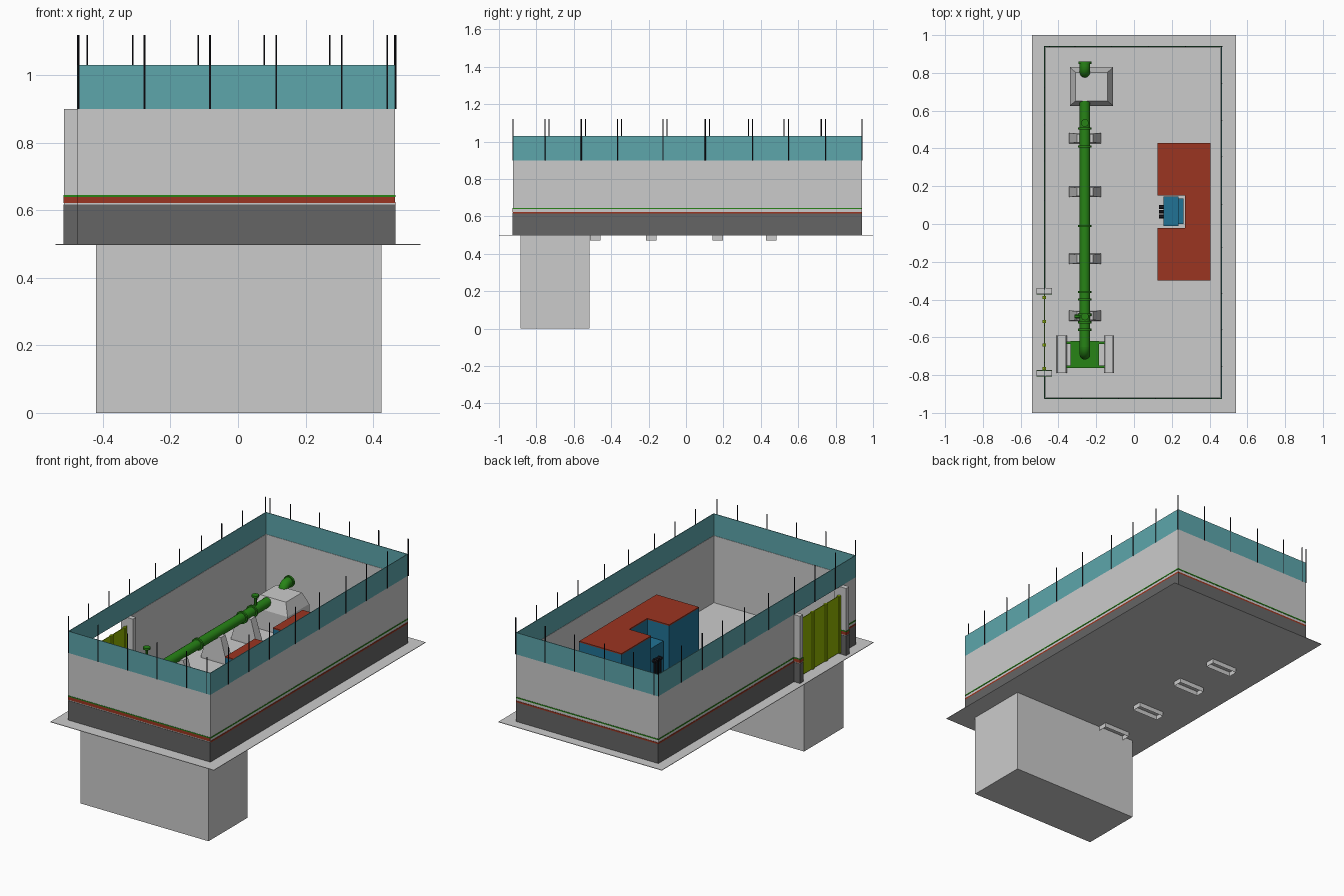
import bpy, bmesh, math
from mathutils import Vector

cube = bpy.data.objects.get("Cube")
if cube:
    bpy.data.objects.remove(cube, do_unlink=True)


def material(name, r, g, b):
    m = bpy.data.materials.new(name)
    m.use_nodes = True
    m.diffuse_color = (r, g, b, 1)
    m.node_tree.nodes["Principled BSDF"].inputs["Base Color"].default_value = (r, g, b, 1)
    return m


GREY = material("light grey", 0.6, 0.6, 0.6)
DARK = material("dark grey", 0.13, 0.13, 0.13)
RED = material("brick red", 0.33, 0.035, 0.015)
GREEN = material("pipe green", 0.02, 0.23, 0.008)
TEAL = material("teal glass", 0.11, 0.38, 0.41)
BLACK = material("black", 0.01, 0.01, 0.015)
BLUE = material("blue", 0.015, 0.17, 0.3)
OLIVE = material("yellow green", 0.28, 0.45, 0.0)


def finish(name, bm, mat, smooth=False):
    bmesh.ops.recalc_face_normals(bm, faces=bm.faces[:])
    me = bpy.data.meshes.new(name)
    bm.to_mesh(me)
    bm.free()
    me.materials.append(mat)
    ob = bpy.data.objects.new(name, me)
    bpy.context.collection.objects.link(ob)
    if smooth:
        bpy.ops.object.select_all(action="DESELECT")
        ob.select_set(True)
        bpy.context.view_layer.objects.active = ob
        bpy.ops.object.shade_smooth_by_angle()
    return ob


def box(name, mat, x, y, z, top=(1, 1), open_bottom=False):
    """Box from (low, high) ranges; top scales the upper face in x and y."""
    bm = bmesh.new()
    bmesh.ops.create_cube(bm, size=1)
    for v in bm.verts:
        sx, sy = top if v.co.z > 0 else (1, 1)
        v.co = (sum(x) / 2 + v.co.x * sx * (x[1] - x[0]),
                sum(y) / 2 + v.co.y * sy * (y[1] - y[0]),
                z[0] if v.co.z < 0 else z[1])
    if open_bottom:
        low = [f for f in bm.faces if all(v.co.z < z[0] + 1e-4 for v in f.verts)]
        bmesh.ops.delete(bm, geom=low, context="FACES_ONLY")
    return finish(name, bm, mat)


def rod(name, mat, a, b, radius, sides=24):
    a, b = Vector(a), Vector(b)
    bm = bmesh.new()
    bmesh.ops.create_cone(bm, cap_ends=True, segments=sides, radius1=radius,
                          radius2=radius, depth=(b - a).length)
    turn = (b - a).to_track_quat("Z", "Y")
    for v in bm.verts:
        v.co = turn @ v.co + (a + b) / 2
    return finish(name, bm, mat, sides > 8)


def elbow(name, mat, centre, start, bend, radius):
    """Quarter-turn pipe in the yz plane, angles from start to start + 90 degrees."""
    bm = bmesh.new()
    rings = []
    for i in range(9):
        a = math.radians(start + 90 * i / 8)
        out = Vector((0, math.cos(a), math.sin(a)))
        ring = []
        for k in range(24):
            t = math.tau * k / 24
            p = Vector(centre) + out * (bend + radius * math.cos(t))
            ring.append(bm.verts.new(p + Vector((radius * math.sin(t), 0, 0))))
        rings.append(ring)
    for r, s in zip(rings, rings[1:]):
        for k in range(24):
            n = (k + 1) % 24
            bm.faces.new((r[k], r[n], s[n], s[k]))
    bm.faces.new(rings[0])
    bm.faces.new(rings[-1])
    return finish(name, bm, mat, True)


# Ground slab and the pit block below it
box("ground_slab", GREY, (-0.54, 0.54), (-1, 1), (0.497, 0.5))
box("pit_block", GREY, (-0.42, 0.425), (-0.885, -0.515), (0, 0.497))

# Perimeter walls with painted outer bands
X0, X1, Y0, Y1 = -0.475, 0.465, -0.925, 0.94
T, P = 0.006, 0.002
BANDS = [(DARK, 0.5, 0.615), (RED, 0.615, 0.624), (GREEN, 0.639, 0.646)]
FRONT_BANDS = [(DARK, 0.5, 0.617), (RED, 0.622, 0.64), (GREEN, 0.64, 0.646)]


def wall(name, x, y, nx, ny, bands=BANDS):
    box(name, GREY, x, y, (0.5, 0.9))
    for i, (mat, lo, hi) in enumerate(bands):
        px = x if not nx else ((x[1], x[1] + P) if nx > 0 else (x[0] - P, x[0]))
        py = y if not ny else ((y[1], y[1] + P) if ny > 0 else (y[0] - P, y[0]))
        box(f"{name}_band_{i}", mat, px, py, (lo, hi))


wall("front_wall", (X0, X1), (Y0, Y0 + T), 0, -1, FRONT_BANDS)
wall("back_wall", (X0, X1), (Y1 - T, Y1), 0, 1)
wall("left_wall", (X1 - T, X1), (Y0, Y1), 1, 0)
wall("right_wall_long", (X0, X0 + T), (-0.34, Y1), -1, 0)
wall("right_wall_short", (X0, X0 + T), (Y0, -0.805), -1, 0)

# Glass screens above the walls
GZ = (0.9, 1.03)
for y in (Y0, Y1 - 0.004):
    box("glass_screen", TEAL, (X0, X1), (y, y + 0.004), GZ)
for x in (X0, X1 - 0.004):
    box("glass_screen", TEAL, (x, x + 0.004), (Y0, Y1), GZ)


# Screen posts
def post(x, y):
    rod("screen_post", BLACK, (x, y, 0.9), (x, y, 1.12), 0.0028, 6)


for x in (-0.472, -0.277, -0.083, 0.113, 0.307, 0.442):
    post(x, Y0)
    post(-x - 0.005, Y1)
for y in (-0.755, -0.56, -0.367, -0.123, 0.103, 0.355, 0.547, 0.745):
    post(X1, y)
    post(X0, y + (0.022 if y < 0.2 else -0.022))
post(X1, Y1)
post(X0, Y1)

# Gate and its pillars
for y in (-0.355, -0.79):
    ys = (y - 0.015, y + 0.015)
    box("gate_pillar", GREY, (-0.515, -0.435), ys, (0.5, 0.9))
    for mat, lo, hi in FRONT_BANDS:
        box("gate_pillar_band", mat, (-0.517, -0.433), (ys[0] - P, ys[1] + P), (lo, hi))
box("gate_panel", OLIVE, (-0.477, -0.473), (-0.775, -0.37), (0.51, 0.85))
for i in range(4):
    y = -0.765 + i * 0.125
    box("gate_rib", OLIVE, (-0.484, -0.466), (y - 0.008, y + 0.008), (0.51, 0.85))


# Blue building with a recess in its side
def u_block(name, mat, lo, hi):
    outline = [(0.125, -0.3), (0.405, -0.3), (0.405, 0.43), (0.125, 0.43),
               (0.125, 0.15), (0.27, 0.15), (0.27, -0.02), (0.125, -0.02)]
    bm = bmesh.new()
    face = bm.faces.new([bm.verts.new((x, y, lo)) for x, y in outline])
    up = bmesh.ops.extrude_face_region(bm, geom=[face])["geom"]
    bmesh.ops.translate(bm, vec=(0, 0, hi - lo),
                        verts=[v for v in up if isinstance(v, bmesh.types.BMVert)])
    finish(name, bm, mat)


u_block("building_walls", BLUE, 0.5, 0.793)
u_block("building_roof", RED, 0.793, 0.8)
box("recess_cabinet", BLUE, (0.155, 0.235), (-0.01, 0.145), (0.5, 0.7))
box("recess_cabinet_rear", BLUE, (0.235, 0.262), (0, 0.135), (0.5, 0.67))
for y in (0.04, 0.065, 0.09):
    rod("cabinet_fitting", BLACK, (0.132, y, 0.62), (0.156, y, 0.62), 0.01, 12)
    rod("cabinet_cable", BLACK, (0.14, y, 0.5), (0.14, y, 0.62), 0.006, 8)

# Main pipe, flanges and tapered supports
PX, PZ, R = -0.26, 0.66, 0.028
rod("main_pipe", GREEN, (PX, -0.65, PZ), (PX, 0.66, PZ), R)
for y in (-0.56, -0.52, -0.48, -0.4, -0.36, -0.01, 0.41, 0.505):
    rod("pipe_flange", GREEN, (PX, y - 0.006, PZ), (PX, y + 0.006, PZ), R + 0.008)
for y in (-0.485, -0.185, 0.17, 0.455):
    box("support_footing", GREY, (-0.345, -0.175), (y - 0.028, y + 0.028), (0.47, 0.51),
        open_bottom=True)
    box("support_saddle", GREY, (-0.345, -0.175), (y - 0.028, y + 0.028), (0.51, 0.65),
        top=(0.5, 0.8))

# Valves on the pipe
for y, z in ((-0.49, 0.815), (0.535, 0.735)):
    rod("valve_stem", GREEN, (PX, y, PZ), (PX, y, z), 0.008, 12)
    rod("valve_wheel", GREEN, (PX, y, z), (PX, y, z + 0.012), 0.02)
rod("valve_branch", GREEN, (-0.315, -0.49, PZ), (PX, -0.49, PZ), 0.01, 12)

# Pump at the front end of the pipe
elbow("front_elbow", GREEN, (PX, -0.645, PZ - 0.045), 90, 0.045, R)
rod("pump_riser", GREEN, (PX, -0.69, 0.54), (PX, -0.69, PZ - 0.045), R)
box("pump_base", GREEN, (-0.335, -0.185), (-0.76, -0.62), (0.5, 0.56))
for y in (-0.755, -0.628):
    box("pump_beam", GREEN, (-0.37, -0.15), (y - 0.007, y + 0.007), (0.54, 0.555))
for x in ((-0.41, -0.355), (-0.16, -0.105)):
    box("pump_side_block", GREY, x, (-0.79, -0.59), (0.5, 0.6), top=(0.8, 1))

# Rear chamber with the outlet elbow
box("chamber_base", GREY, (-0.34, -0.11), (0.625, 0.83), (0.5, 0.62))
box("chamber_top", GREY, (-0.34, -0.11), (0.625, 0.83), (0.62, 0.69), top=(0.74, 0.74))
elbow("outlet_elbow", GREEN, (PX, 0.835, 0.67), 90, 0.035, R)
rod("outlet_riser", GREEN, (PX, 0.8, 0.6), (PX, 0.8, 0.67), R)
rod("outlet_pipe", GREEN, (PX, 0.835, 0.705), (PX, 0.855, 0.705), R)
rod("outlet_flange", GREEN, (PX, 0.848, 0.705), (PX, 0.86, 0.705), R + 0.006)
